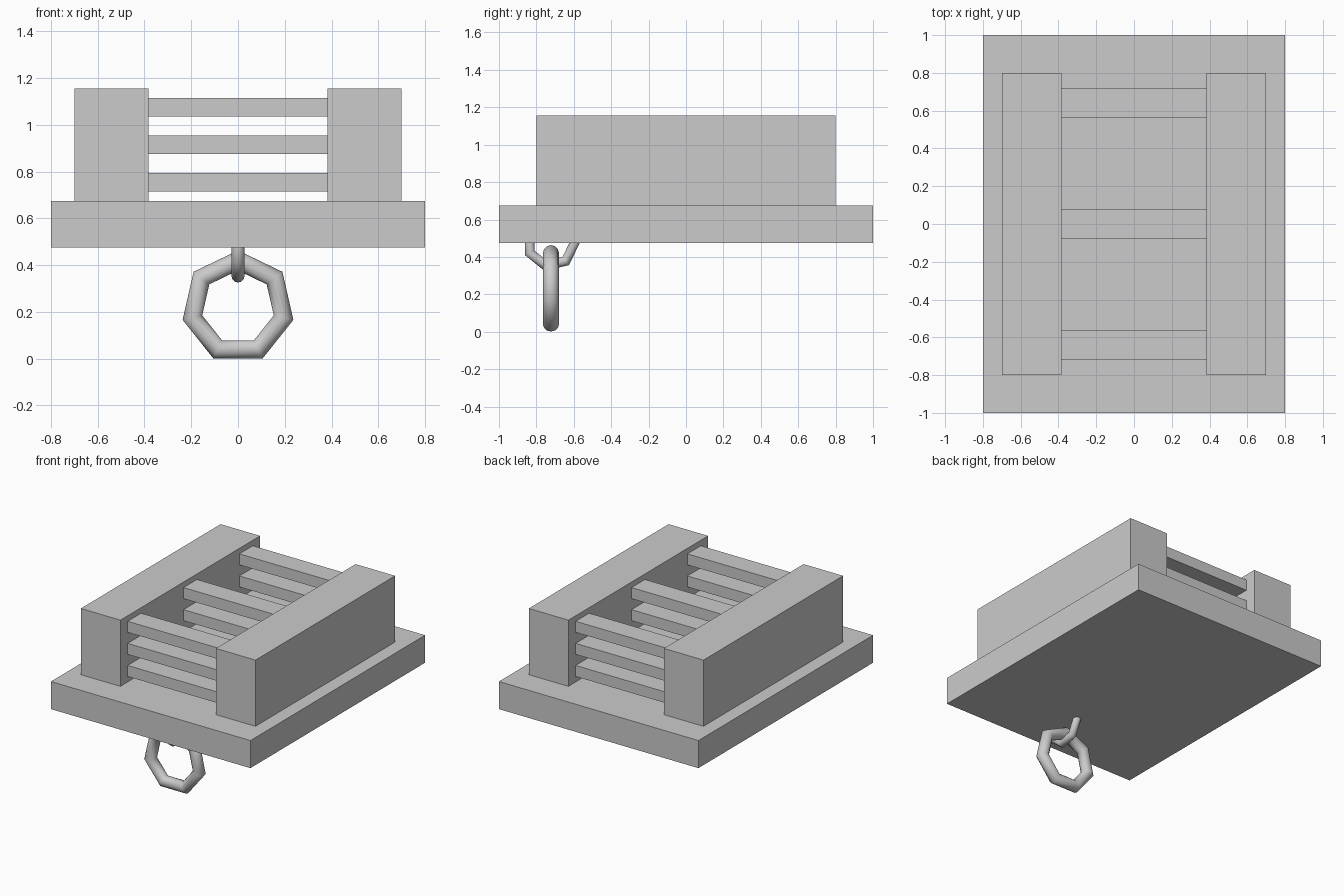
import bpy
from math import radians

if "Cube" in bpy.data.objects:
    bpy.data.objects.remove(bpy.data.objects["Cube"])


def box(name, x, y, z):
    """Box from (min, max) pairs along each axis."""
    centre = [(a + b) / 2 for a, b in (x, y, z)]
    bpy.ops.mesh.primitive_cube_add(size=1, location=centre)
    ob = bpy.context.object
    ob.name = name
    ob.scale = [b - a for a, b in (x, y, z)]
    bpy.ops.object.transform_apply(location=False, rotation=False, scale=True)
    return ob


def ring(name, location, rotation, major, minor):
    """Seven-sided ring with a round, smooth tube."""
    bpy.ops.mesh.primitive_torus_add(
        major_segments=7, minor_segments=12, major_radius=major,
        minor_radius=minor, location=location,
        rotation=[radians(a) for a in rotation])
    ob = bpy.context.object
    ob.name = name
    bpy.ops.object.shade_smooth()
    return ob


# Base slab
box("base_slab", (-0.8, 0.8), (-1, 1), (0.475, 0.675))

# Side blocks
box("left_block", (-0.70, -0.383), (-0.8, 0.8), (0.675, 1.155))
box("right_block", (0.383, 0.70), (-0.8, 0.8), (0.675, 1.155))

# Three stacks of three slats between the blocks
for row, y in enumerate((-0.64, 0, 0.64)):
    for level in range(3):
        z = 0.715 + 0.16 * level
        box(f"slat_{row + 1}_{level + 1}", (-0.383, 0.383),
            (y - 0.077, y + 0.077), (z, z + 0.08))

# Staple half sunk into the slab, and the pull ring hanging from it
ring("staple", (0, -0.722, 0.477), (90, 0, 90), 0.127, 0.028)
ring("pull_ring", (0, -0.722, 0.22), (90, -90, 0), 0.2, 0.043)
